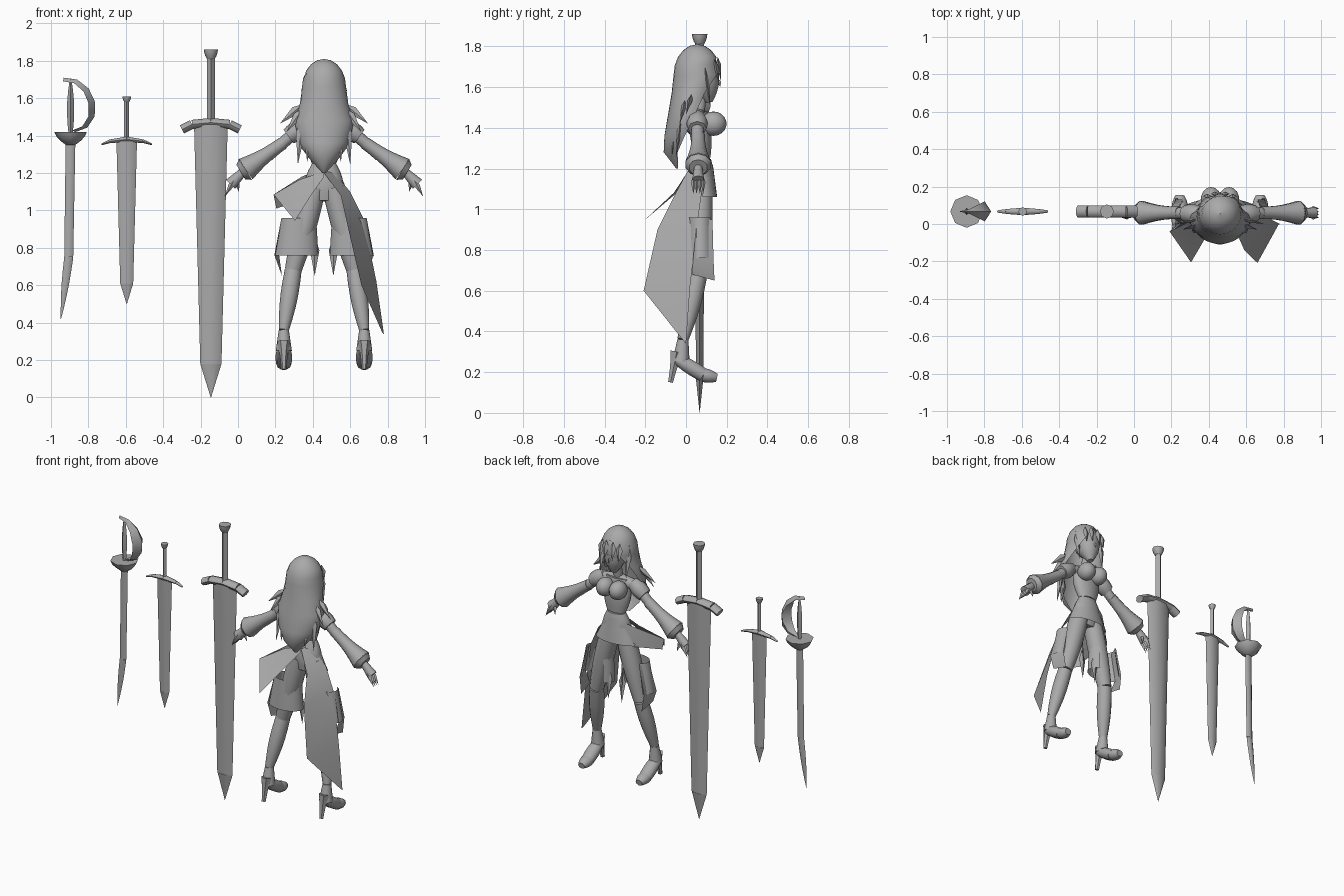
import bpy, bmesh
from math import sin, cos, pi, radians
from mathutils import Matrix, Vector

default_cube = bpy.data.objects.get("Cube")
if default_cube:
    bpy.data.objects.remove(default_cube)

grey = bpy.data.materials.new("plain_grey")
grey.use_nodes = True
grey.diffuse_color = (.4, .4, .4, 1)
grey.node_tree.nodes["Principled BSDF"].inputs["Base Color"].default_value = grey.diffuse_color

FIGURE_X = .46
SWORD_Y = .067


def make(name, verts, faces, x=FIGURE_X, mirror=False):
    """Smooth mesh object whose local x = 0 is also its mirror plane."""
    mesh = bpy.data.meshes.new(name)
    mesh.from_pydata([tuple(v) for v in verts], [], faces)
    bm = bmesh.new()
    bm.from_mesh(mesh)
    bmesh.ops.recalc_face_normals(bm, faces=bm.faces)
    bm.to_mesh(mesh)
    bm.free()
    mesh.materials.append(grey)
    part = bpy.data.objects.new(name, mesh)
    part.location.x = x
    bpy.context.collection.objects.link(part)
    bpy.ops.object.select_all(action='DESELECT')
    part.select_set(True)
    bpy.context.view_layer.objects.active = part
    bpy.ops.object.shade_smooth_by_angle(angle=radians(50))
    if mirror:
        part.modifiers.new("Mirror", 'MIRROR').use_mirror_merge = False


def limb(name, start, end, r_start, r_end, bulge=0, flat=1, sides=10, steps=5, **place):
    """Tapered tube between two points, optionally bulging and flattened."""
    start, end = Vector(start), Vector(end)
    axis = (end - start).normalized()
    reference = Vector((0, 0, 1)) if abs(axis.y) > .8 else Vector((0, 1, 0))
    wide = axis.cross(reference).normalized()
    deep = axis.cross(wide) * flat
    verts, faces = [], []
    for s in range(steps + 1):
        t = s / steps
        radius = r_start + (r_end - r_start) * t + bulge * sin(pi * t)
        for i in range(sides):
            a = 2 * pi * i / sides
            verts.append(start.lerp(end, t) + radius * (wide * cos(a) + deep * sin(a)))
    for s in range(steps):
        row = s * sides
        for i in range(sides):
            j = (i + 1) % sides
            faces.append((row + i, row + j, row + sides + j, row + sides + i))
    last = steps * sides
    faces += [tuple(range(sides)), tuple(range(last, last + sides))]
    make(name, verts, faces, **place)


def blob(name, centre, size, **place):
    bm = bmesh.new()
    bmesh.ops.create_uvsphere(bm, u_segments=14, v_segments=9, radius=1,
                              matrix=Matrix.LocRotScale(Vector(centre), None, Vector(size)))
    bm.verts.index_update()
    make(name, [v.co.copy() for v in bm.verts],
         [[v.index for v in f.verts] for f in bm.faces], **place)
    bm.free()


def shell(name, rings, middle=-90, columns=16, **place):
    """Open sheet around z; rings hold centre, radii and half angle."""
    verts, faces = [], []
    row = columns + 1
    for (x, y, z), rx, ry, half in rings:
        for i in range(row):
            a = radians(middle - half + 2 * half * i / columns)
            verts.append((x + rx * cos(a), y + ry * sin(a), z))
    for r in range(len(rings) - 1):
        for i in range(r * row, r * row + columns):
            faces.append((i, i + 1, i + row + 1, i + row))
    make(name, verts, faces, **place)


def spike(name, base, tip, width, depth=.012, **place):
    base, tip = Vector(base), Vector(tip)
    axis = (tip - base).normalized()
    side = axis.cross(Vector((0, 1, 0))).normalized()
    deep = axis.cross(side)
    middle = base.lerp(tip, .35)
    ring = [middle + side * width, middle + deep * depth,
            middle - side * width, middle - deep * depth]
    faces = [(end, 1 + i, 1 + (i + 1) % 4) for end in (0, 5) for i in range(4)]
    make(name, [base, *ring, tip], faces, **place)


def sheet(name, edge_a, edge_b, **place):
    n = len(edge_a)
    make(name, edge_a + edge_b, [(i, i + 1, n + i + 1, n + i) for i in range(n - 1)], **place)


def straight_sword(name, x, tip, guard, top, width, span, taper):
    """Every thickness follows from the blade's half width."""
    def at(z, across=0):
        return (across, SWORD_Y, z)
    shoulder = tip + 2 * width
    narrow = .63 * width
    limb(name + "_point", at(tip), at(shoulder), .001, narrow, flat=.4, sides=6, steps=1, x=x)
    limb(name + "_blade", at(shoulder), at(guard), narrow, width, flat=.36, sides=6, steps=1, x=x)
    thick = .27 * width
    bend = at(guard, .65 * span)
    limb(name + "_guard", at(guard + .01), bend, thick, thick * (1 + taper) / 2,
         flat=1.35, sides=8, steps=2, x=x, mirror=True)
    limb(name + "_guard_end", bend, at(guard - .3 * width, span), thick * (1 + taper) / 2,
         thick * taper, flat=1.35, sides=8, steps=1, x=x, mirror=True)
    grip = .24 * width
    limb(name + "_grip", at(guard), at(top - grip), grip, grip, sides=4, steps=1, x=x)
    limb(name + "_pommel", at(top - .55 * width), at(top), grip, .42 * width,
         bulge=.04 * width, sides=8, steps=3, x=x)


# Straight swords
straight_sword("great_sword", -.145, 0, 1.46, 1.86, .09, .155, 1)
straight_sword("short_sword", -.595, .5, 1.37, 1.61, .055, .135, .3)

# Curved sword: bent blade, bowl guard, spindle grip and arched knuckle guard
curved = dict(x=-.895)
bend = (-.01, SWORD_Y, .75)
hilt = (0, SWORD_Y, 1.4)
limb("curved_blade", bend, hilt, .024, .026, flat=.45, sides=6, **curved)
limb("curved_blade_tip", (-.052, SWORD_Y, .42), bend, .001, .024, bulge=.006, flat=.45, sides=6, **curved)
limb("bowl_guard", (0, SWORD_Y, 1.35), (0, SWORD_Y, 1.42), .025, .087, bulge=.012, sides=8, steps=3, **curved)
limb("curved_grip", hilt, (0, SWORD_Y, 1.7), .01, .005, bulge=.012, sides=4, **curved)
for side, s in (("front", -1), ("back", 1)):
    outer, inner = [], []
    for i in range(7):
        a = -.28 + i * (pi + .1) / 6
        x, z = sin(a), cos(a)
        outer.append((.135 * x, SWORD_Y, 1.565 + .145 * z - .02 * x))
        inner.append((.11 * x - .01, SWORD_Y + s * .055 * max(x, 0), 1.56 + .13 * z - .02 * x))
    sheet("knuckle_guard_" + side, outer, inner, **curved)

# Head and torso
neck = (0, .06, 1.46)
waist = (0, .085, 1.25)
blob("head", (0, .08, 1.67), (.085, .083, .11))
limb("jaw", (0, .092, 1.64), (0, .115, 1.525), .073, .018, bulge=.012)
spike("nose", (0, .155, 1.64), (0, .17, 1.6), .008)
limb("neck", neck, (0, .08, 1.58), .03, .026)
limb("chest", waist, (0, .06, 1.475), .065, .085, bulge=.022, flat=.56, sides=14)
limb("hips", waist, (0, .07, 1.05), .065, .08, bulge=.03, flat=.6, sides=14)
blob("bust", (.048, .135, 1.42), (.055, .064, .06), mirror=True)

# Hair: domed crown, long fall narrowing to a point, loose locks
hair = []
for i in range(6):
    a = .01 + (pi / 2 - .01) * i / 5
    hair.append(((0, .055, 1.66 + .15 * cos(a)), .118 * sin(a), .116 * sin(a), 180 if i < 4 else 145))
for z, width in ((1.57, .13), (1.48, .16), (1.36, .14), (1.28, .085), (1.2, .01)):
    hair.append(((0, .05 - .17 * (1.66 - z), z), width, min(width + .01, .105), 60 + 170 * (z - 1.2)))
shell("hair", hair, columns=20)
locks = (("shoulder", (.11, .03, 1.57), (.235, 0, 1.465)), ("side", (.11, 0, 1.55), (.2, -.03, 1.42)),
         ("long", (.12, -.02, 1.5), (.14, -.05, 1.245)), ("back", (.08, -.05, 1.45), (.09, -.07, 1.26)),
         ("cheek", (.1, .09, 1.72), (.095, .12, 1.5)), ("brow", (.065, .14, 1.74), (.07, .162, 1.62)),
         ("fringe", (.025, .155, 1.75), (.03, .172, 1.63)))
for place, root, tip in locks:
    spike(place + "_lock", root, tip, .024, mirror=True)

# Arms, sleeves and hands
shoulder = (.13, .055, 1.44)
elbow = (.3, .06, 1.29)
cuff = (.42, .06, 1.22)
knuckles = (.5, .06, 1.14)
limb("collar", neck, shoulder, .038, .035, mirror=True)
limb("puff_sleeve", (.1, .055, 1.46), (.19, .055, 1.395), .035, .045, bulge=.012, sides=8, mirror=True)
limb("upper_arm", shoulder, elbow, .033, .03, mirror=True)
limb("flared_sleeve", (.22, .06, 1.36), cuff, .034, .066, bulge=-.009, mirror=True)
limb("cuff", cuff, (.445, .06, 1.205), .066, .045, mirror=True)
limb("hand", cuff, knuckles, .02, .034, flat=.9, mirror=True)
for i in range(4):
    y = .036 + .016 * i
    spike("finger", (.48, y, 1.165), (.53, y, 1.075), .015, mirror=True)
spike("thumb", (.47, .07, 1.17), (.455, .09, 1.1), .014, mirror=True)

# Legs and heeled shoes
knee = (.165, .06, .68)
ankle = (.215, -.015, .36)
ball = (.215, .085, .186)
limb("thigh", (.05, .07, 1.12), knee, .06, .045, bulge=.01, sides=12, mirror=True)
limb("shin", knee, ankle, .045, .027, bulge=.01, sides=12, mirror=True)
limb("shoe_ankle", ankle, (.215, -.025, .25), .027, .043, sides=12, mirror=True)
limb("instep", (.215, -.045, .265), ball, .034, .042, bulge=.006, flat=.85, mirror=True)
limb("toe", ball, (.215, .152, .172), .042, .024, bulge=.006, flat=.85, mirror=True)
limb("heel", (.215, -.045, .3), (.215, -.076, .15), .036, .014, bulge=-.004, sides=6, mirror=True)

# Thigh guards with a hanging outer panel and an inner point
shell("thigh_guard", [((.135, .07, .96), .093, .065, 140), ((.148, .07, .76), .118, .075, 140)],
      mirror=True)
spike("inner_hem_point", (.05, .09, .86), (.05, .1, .65), .025, mirror=True)
sheet("outer_panel", [(.225, .055, .95), (.265, .035, .76), (.235, .03, .68)],
      [(.2, .13, .95), (.24, .135, .76), (.225, .14, .65)], mirror=True)

# Wrap skirt, side flap and long tail
shell("wrap_skirt", [((0, .08, 1.22), .072, .052, 120), ((0, .075, 1.15), .105, .066, 100),
                     ((0, .075, 1.06), .15, .078, 85)], middle=90)
flap_corner = (-.27, -.04, 1.085)
sheet("side_flap", [(0, .025, 1.21), (-.13, .03, 1.165), flap_corner],
      [(0, .01, 1.18), (-.07, -.06, 1.08), (-.155, -.205, .945)])
sheet("front_flap", [(-.05, .12, 1.21), (-.12, .09, 1.18), flap_corner],
      [(-.03, .15, 1.08), (-.14, .1, 1.05), (-.255, -.04, 1.01)])
sheet("long_tail", [(.04, .05, 1.22), (.14, .08, 1.1), (.21, .06, .96), (.28, .02, .62), (.32, 0, .34)],
      [(0, .015, 1.2), (.09, -.05, 1.08), (.13, -.14, .9), (.2, -.208, .6), (.312, -.005, .345)])
